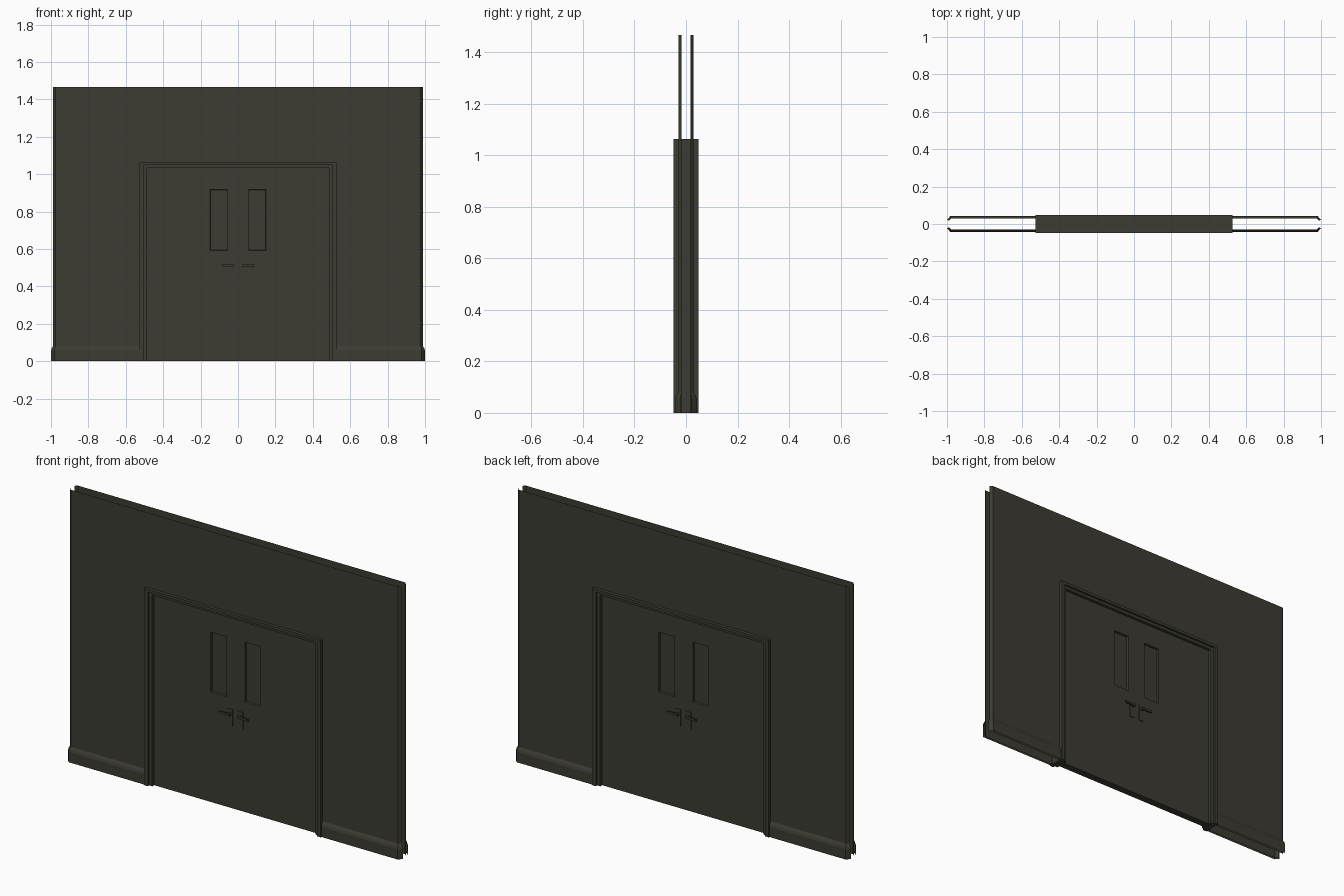
import bpy, bmesh

if "Cube" in bpy.data.objects:
    bpy.data.objects.remove(bpy.data.objects["Cube"])

# single dark olive-grey paint
paint = bpy.data.materials.new("dark_olive_grey")
paint.diffuse_color = (0.045, 0.044, 0.032, 1)
paint.use_nodes = True
paint.node_tree.nodes["Principled BSDF"].inputs["Base Color"].default_value = paint.diffuse_color


def finish(name, bm):
    me = bpy.data.meshes.new(name)
    bm.to_mesh(me)
    bm.free()
    me.materials.append(paint)
    ob = bpy.data.objects.new(name, me)
    bpy.context.collection.objects.link(ob)
    return ob


def boxes(name, spans):
    """One object made of boxes given as (x0, x1, y0, y1, z0, z1)."""
    bm = bmesh.new()
    for x0, x1, y0, y1, z0, z1 in spans:
        vs = bmesh.ops.create_cube(bm, size=1)["verts"]
        for v in vs:
            v.co = ((x0 + x1) / 2 + v.co.x * abs(x1 - x0),
                    (y0 + y1) / 2 + v.co.y * abs(y1 - y0),
                    (z0 + z1) / 2 + v.co.z * abs(z1 - z0))
    return finish(name, bm)


def sheet(name, rows, side):
    """Skin between rows of points; faces are turned outward on y."""
    bm = bmesh.new()
    vs = [[bm.verts.new((x, y * side, z)) for x, y, z in r] for r in rows]
    for a, b in zip(vs, vs[1:]):
        for i in range(len(a) - 1):
            f = bm.faces.new((a[i], a[i + 1], b[i + 1], b[i]))
            f.normal_update()
            if f.normal.y * side < 0:
                f.normal_flip()
    return finish(name, bm)


WALL_Y, END_Y, TOP = 0.030, 0.0175, 1.467
OPEN_X, OPEN_Z = 0.51, 1.05

for side, tag in ((-1, "front"), (1, "back")):
    # wall skins with turned-in ends and a doorway
    sheet(f"wall_top_{tag}", [[(x, y, z) for x, y in
          ((-0.99, END_Y), (-0.977, WALL_Y), (0.977, WALL_Y), (0.99, END_Y))]
          for z in (OPEN_Z, TOP)], side)
    for s, lr in ((-1, "left"), (1, "right")):
        sheet(f"wall_{tag}_{lr}", [[(s * x, y, z) for x, y in
              ((OPEN_X, WALL_Y), (0.977, WALL_Y), (0.99, END_Y))]
              for z in (0, OPEN_Z)], side)
        # baseboard following the wall
        sheet(f"baseboard_{tag}_{lr}", [[
            (s * OPEN_X, WALL_Y + d, z),
            (s * (0.977 + d * 0.45), WALL_Y + d, z),
            (s * (0.99 + d * 0.83), END_Y + d * 0.4, z)]
            for z, d in ((0, 0.012), (0.055, 0.012), (0.068, 0.008), (0.08, 0))], side)
        # handle plate, spindle and lever
        boxes(f"handle_{tag}_{lr}", [
            (s * 0.016, s * 0.046, side * 0.018, side * 0.024, 0.444, 0.535),
            (s * 0.024, s * 0.036, side * 0.022, side * 0.042, 0.504, 0.516),
            (s * 0.024, s * 0.086, side * 0.034, side * 0.042, 0.504, 0.516)])

# door frame: outer casing and inner stop
for name, x0, x1, z0, z1, d in (("door_casing", 0.505, 0.527, 1.048, 1.063, 0.048),
                                ("door_stop", 0.487, 0.506, 1.032, 1.049, 0.036)):
    boxes(name, [(-x1, -x0, -d, d, 0, z1), (x0, x1, -d, d, 0, z1),
                 (-x0, x0, -d, d, z0, z1)])

# double door slab with recessed windows on both faces
bm = bmesh.new()
xs = (-0.49, -0.149, -0.055, 0.055, 0.149, 0.49)
zs = (0, 0.593, 0.917, 1.035)
windows = []
for y in (-0.02, 0.02):
    grid = [[bm.verts.new((x, y, z)) for x in xs] for z in zs]
    for j in range(3):
        for i in range(5):
            q = [grid[j][i], grid[j][i + 1], grid[j + 1][i + 1], grid[j + 1][i]]
            f = bm.faces.new(q if y < 0 else q[::-1])
            if j == 1 and i in (1, 3):
                windows.append(f)
rim = [e for e in bm.edges if e.is_boundary]
bmesh.ops.bridge_loops(bm, edges=rim)
bm.normal_update()
# near-vertical reveal, then the pane
bmesh.ops.inset_individual(bm, faces=windows, thickness=0.002, depth=-0.012)
bmesh.ops.recalc_face_normals(bm, faces=bm.faces)
finish("double_door", bm)
